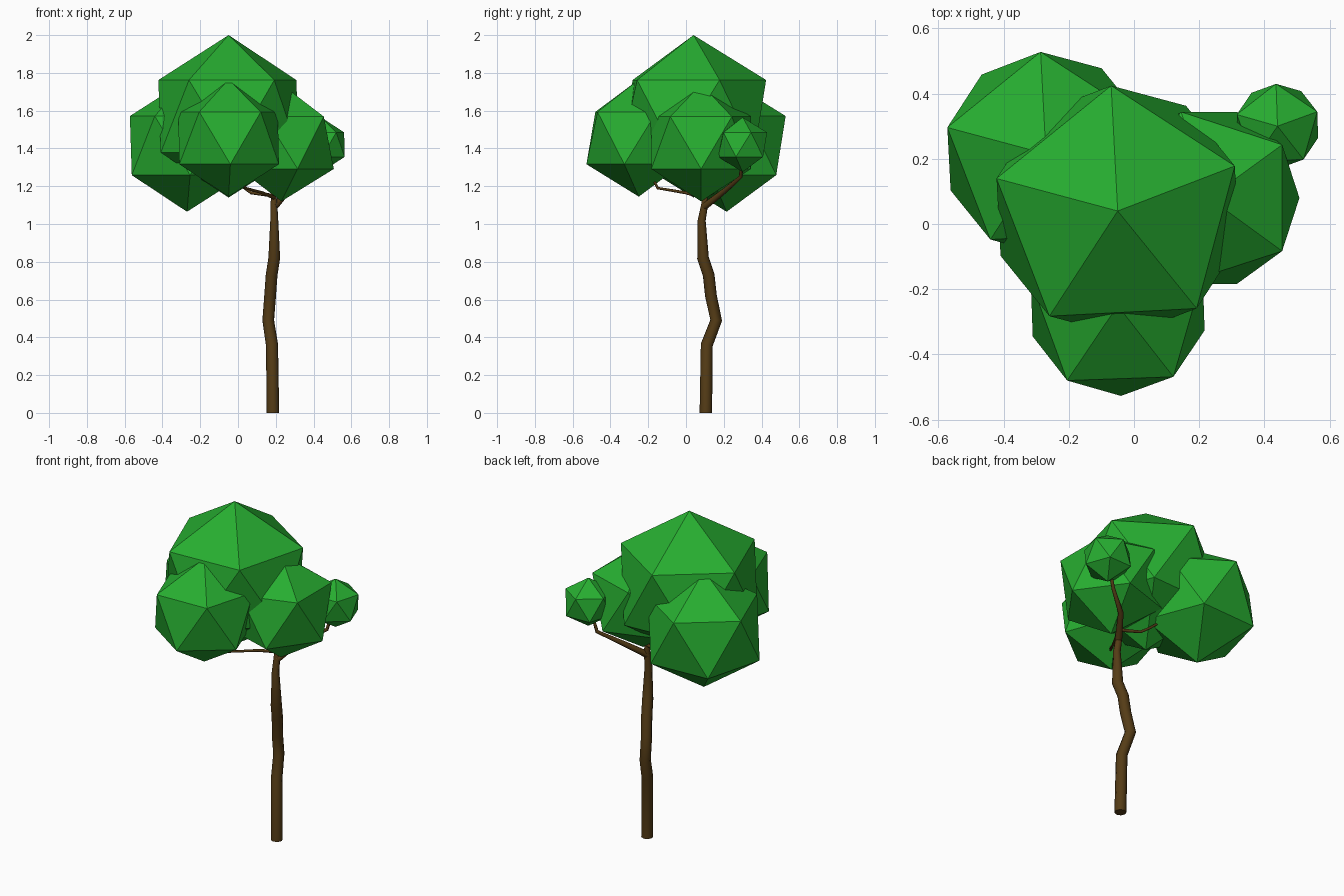
import bpy
import math

if "Cube" in bpy.data.objects:
    bpy.data.objects.remove(bpy.data.objects["Cube"])


def material(name, rgb):
    m = bpy.data.materials.new(name)
    m.diffuse_color = (*rgb, 1)
    m.use_nodes = True
    m.node_tree.nodes["Principled BSDF"].inputs["Base Color"].default_value = m.diffuse_color
    return m


LEAF = material("leaf_green", (0.02, 0.42, 0.03))
BARK = material("bark_brown", (0.09, 0.045, 0.008))


def leaf_clump(name, center, radius, turn):
    bpy.ops.mesh.primitive_ico_sphere_add(subdivisions=1, radius=radius, location=center,
                                          rotation=(0, 0, math.radians(turn)))
    ob = bpy.context.object
    ob.name = name
    ob.data.materials.append(LEAF)


def limb(name, points):
    """Round tapering limb through (x, y, z, radius) points."""
    cu = bpy.data.curves.new(name, 'CURVE')
    cu.dimensions = '3D'
    cu.bevel_depth = 1.0
    cu.bevel_resolution = 2
    cu.use_fill_caps = True
    sp = cu.splines.new('POLY')
    sp.points.add(len(points) - 1)
    for p, (x, y, z, r) in zip(sp.points, points):
        p.co = (x, y, z, 1)
        p.radius = r
    ob = bpy.data.objects.new(name, cu)
    bpy.context.collection.objects.link(ob)
    cu.materials.append(BARK)
    bpy.ops.object.select_all(action='DESELECT')
    ob.select_set(True)
    bpy.context.view_layer.objects.active = ob
    bpy.ops.object.convert(target='MESH')
    bpy.ops.object.shade_smooth_by_angle(angle=math.radians(50))


# Foliage: upright icosahedra
leaf_clump("leaves_top", (-0.05, 0.04, 1.57), 0.43, 21)
leaf_clump("leaves_front", (-0.05, -0.25, 1.455), 0.31, 20)
leaf_clump("leaves_back_left", (-0.27, 0.215, 1.415), 0.35, 21)
leaf_clump("leaves_right", (0.23, 0.08, 1.43), 0.31, 36)
leaf_clump("leaves_small", (0.44, 0.30, 1.42), 0.145, 20)

# Crooked trunk
limb("trunk", [(0.185, 0.105, 0, 0.033), (0.18, 0.11, 0.36, 0.032), (0.16, 0.16, 0.49, 0.031),
               (0.17, 0.132, 0.62, 0.031), (0.178, 0.12, 0.73, 0.031), (0.192, 0.09, 0.82, 0.031),
               (0.192, 0.083, 1.02, 0.021), (0.19, 0.10, 1.11, 0.018), (0.19, 0.10, 1.16, 0.012)])

# Thin branches leading into the foliage
limb("branch_small", [(0.19, 0.095, 1.09, 0.02), (0.27, 0.21, 1.18, 0.015),
                      (0.39, 0.29, 1.25, 0.010), (0.44, 0.30, 1.42, 0.007)])
limb("branch_front", [(0.19, 0.09, 1.14, 0.011), (0.13, 0.0, 1.165, 0.008),
                      (0.04, -0.15, 1.19, 0.007), (0.02, -0.17, 1.23, 0.006),
                      (-0.05, -0.25, 1.40, 0.004)])
limb("branch_back_left", [(0.19, 0.10, 1.15, 0.010), (0.07, 0.14, 1.165, 0.008),
                          (0.02, 0.16, 1.20, 0.007), (-0.12, 0.19, 1.32, 0.005)])
limb("branch_right", [(0.19, 0.10, 1.13, 0.012), (0.21, 0.09, 1.25, 0.008),
                      (0.23, 0.08, 1.40, 0.005)])
